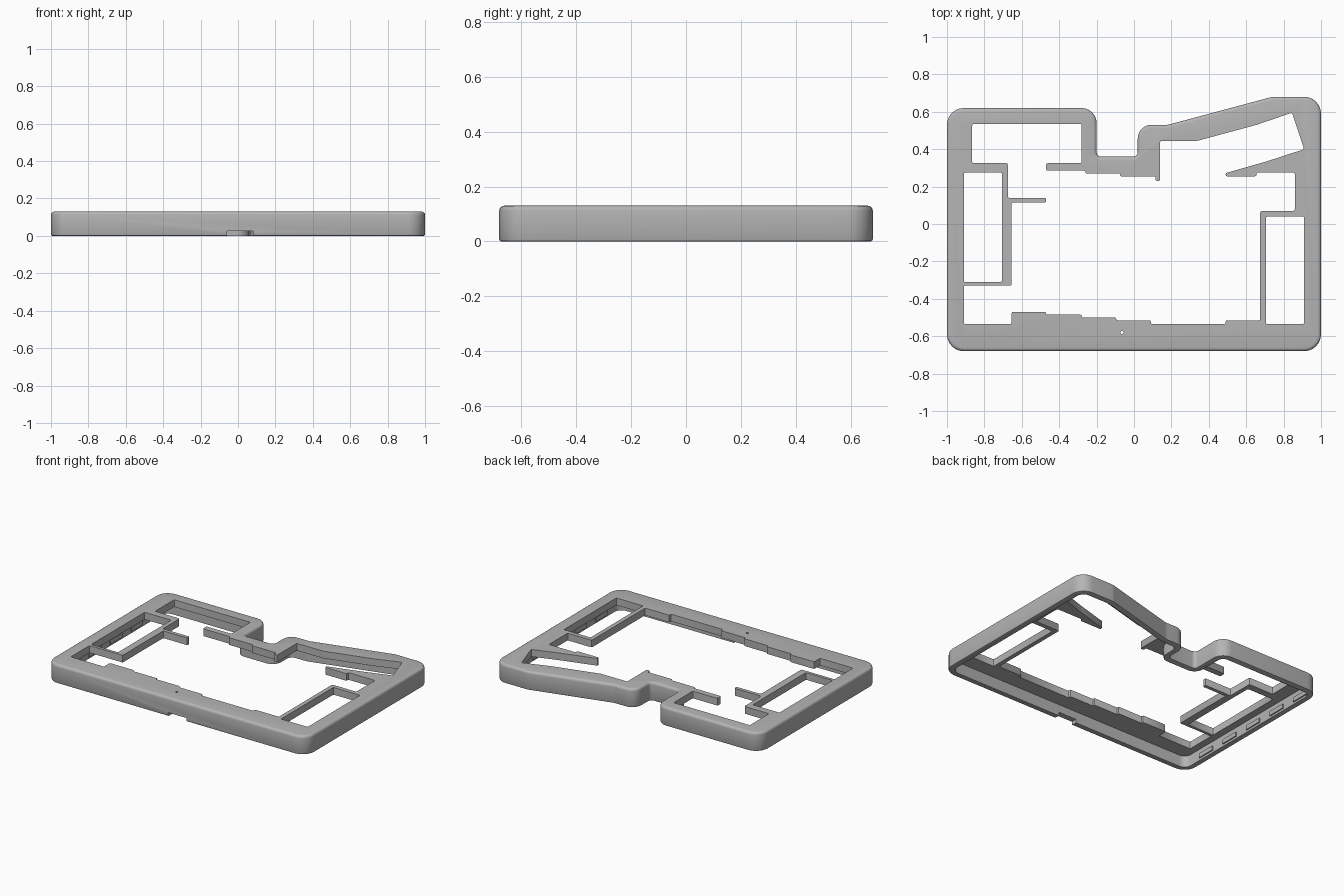
import bpy
import bmesh
from mathutils import Vector

if "Cube" in bpy.data.objects:
    bpy.data.objects.remove(bpy.data.objects["Cube"], do_unlink=True)

HEIGHT = 0.13
PLATE_BOTTOM = 0.08
WALL = 0.04

grey = bpy.data.materials.new("Case grey")
grey.use_nodes = True
colour = (0.46, 0.46, 0.46, 1)
grey.diffuse_color = colour
grey.node_tree.nodes["Principled BSDF"].inputs["Base Color"].default_value = colour


def rounded(corners, inset=0.0, steps=6):
    """Fillet an anticlockwise outline of (x, y, radius), moved inwards by inset."""
    outline = []
    count = len(corners)
    for i in range(count):
        before, here, after = (Vector(corners[k % count][:2]) for k in (i - 1, i, i + 1))
        radius = corners[i][2]
        a, b = (here - before).normalized(), (after - here).normalized()
        turn = a.x * b.y - a.y * b.x
        normal_a, normal_b = Vector((-a.y, a.x)), Vector((-b.y, b.x))
        here = here + (normal_a + normal_b) * inset / (1 + a.dot(b))
        radius = max(radius - inset if turn > 0 else radius + inset, 0.004)
        reach = radius * abs(turn) / (1 + a.dot(b))
        reach = min(reach, (here - before).length * 0.45, (after - here).length * 0.45)
        start, end = here - a * reach, here + b * reach
        # Circular arc written as a weighted quadratic
        weight = ((1 + a.dot(b)) / 2) ** 0.5
        for s in range(steps + 1):
            t = s / steps
            p, q, r = (1 - t) ** 2, 2 * t * (1 - t) * weight, t * t
            outline.append((start * p + here * q + end * r) / (p + q + r))
    return outline


def prism(name, outline, low, high, top_bevel=0.0, bottom_bevel=0.0):
    bm = bmesh.new()
    face = bm.faces.new([bm.verts.new((p[0], p[1], low)) for p in outline])
    result = bmesh.ops.extrude_face_region(bm, geom=[face])
    moved = [v for v in result["geom"] if isinstance(v, bmesh.types.BMVert)]
    bmesh.ops.translate(bm, verts=moved, vec=(0, 0, high - low))
    bmesh.ops.recalc_face_normals(bm, faces=bm.faces)
    for level, width, segments in ((high, top_bevel, 4), (low, bottom_bevel, 2)):
        if width:
            rim = [e for e in bm.edges if all(abs(v.co.z - level) < 1e-5 for v in e.verts)]
            bmesh.ops.bevel(bm, geom=rim, offset=width, segments=segments,
                            profile=0.5, affect='EDGES')
    mesh = bpy.data.meshes.new(name)
    bm.to_mesh(mesh)
    bm.free()
    mesh.materials.append(grey)
    obj = bpy.data.objects.new(name, mesh)
    bpy.context.collection.objects.link(obj)
    return obj


def box(name, x0, x1, y0, y1, low, high):
    return prism(name, [(x0, y0), (x1, y0), (x1, y1), (x0, y1)], low, high)


def cut(target, cutter):
    cutter.hide_render = True
    mod = target.modifiers.new("Cut", 'BOOLEAN')
    mod.operation = 'DIFFERENCE'
    mod.solver = 'EXACT'
    mod.object = cutter
    bpy.context.view_layer.objects.active = target
    bpy.ops.object.modifier_apply(modifier=mod.name)
    bpy.data.objects.remove(cutter, do_unlink=True)


# Outer shell, with the notch and the sloping shoulder at the back
shell_corners = [
    (-1, -0.68, 0.09), (1, -0.68, 0.09), (1, 0.68, 0.09), (0.74, 0.68, 0.09),
    (0.18, 0.53, 0.09), (0.02, 0.53, 0.08), (0.02, 0.36, 0.025),
    (-0.2, 0.36, 0.025), (-0.2, 0.62, 0.08), (-1, 0.62, 0.09)]
case = prism("case_frame", rounded(shell_corners), 0, HEIGHT, 0.018, 0.008)

# Hollow underside
cut(case, prism("underside_cavity", rounded(shell_corners, WALL), -0.1, PLATE_BOTTOM))

# Main opening, clockwise from the left hook
opening = [
    (-0.675, 0.325), (-0.675, 0.14), (-0.47, 0.14), (-0.47, 0.115), (-0.655, 0.115),
    (-0.655, -0.33), (-0.91, -0.33), (-0.91, -0.535), (-0.655, -0.535),
    (-0.655, -0.47), (-0.47, -0.47), (-0.47, -0.485), (-0.28, -0.485),
    (-0.28, -0.5), (-0.095, -0.5), (-0.095, -0.515), (0.09, -0.515),
    (0.09, -0.535), (0.49, -0.535), (0.49, -0.515), (0.675, -0.515),
    (0.675, 0.07), (0.86, 0.07), (0.86, 0.275), (0.655, 0.275), (0.655, 0.255),
    (0.49, 0.255), (0.49, 0.272), (0.71, 0.335), (0.91, 0.4), (0.845, 0.595),
    (0.655, 0.53), (0.34, 0.445), (0.14, 0.445), (0.14, 0.23), (0.115, 0.23),
    (0.115, 0.255), (-0.075, 0.255), (-0.075, 0.27), (-0.26, 0.27),
    (-0.26, 0.285), (-0.47, 0.285), (-0.47, 0.325), (-0.28, 0.325),
    (-0.28, 0.535), (-0.865, 0.535), (-0.865, 0.325)]
cut(case, prism("main_opening", rounded([(x, y, 0.008) for x, y in opening], 0, 2), -0.1, 0.3))

# Side windows, service hole and front cable notch
for name, x0, x1, y0, y1 in (("left_window", -0.91, -0.705, -0.31, 0.275),
                             ("right_window", 0.705, 0.91, -0.535, 0.04)):
    corners = [(x0, y0, 0.008), (x1, y0, 0.008), (x1, y1, 0.008), (x0, y1, 0.008)]
    cut(case, prism(name, rounded(corners, 0, 2), -0.1, 0.3))
pin = [(-0.065 + x, -0.58 + y, 0.008) for x, y in
       ((-0.008, -0.008), (0.008, -0.008), (0.008, 0.008), (-0.008, 0.008))]
cut(case, prism("reset_hole", rounded(pin, 0, 4), -0.1, 0.3))
cut(case, box("cable_notch", -0.06, 0.08, -0.8, -0.6, -0.1, 0.025))

# Thin snap ridges inside the left and right walls
inner = 1 - WALL
for side, label in ((-1, "left"), (1, "right")):
    for i in range(5):
        y = -0.5 + i * 0.23
        x0, x1 = sorted((side * (inner + 0.004), side * (inner - 0.008)))
        box(f"{label}_snap_ridge_{i + 1}", x0, x1, y, y + 0.13, 0.015, 0.045)

bpy.ops.object.select_all(action='DESELECT')
case.select_set(True)
bpy.context.view_layer.objects.active = case
bpy.ops.object.shade_smooth_by_angle(angle=0.6)
